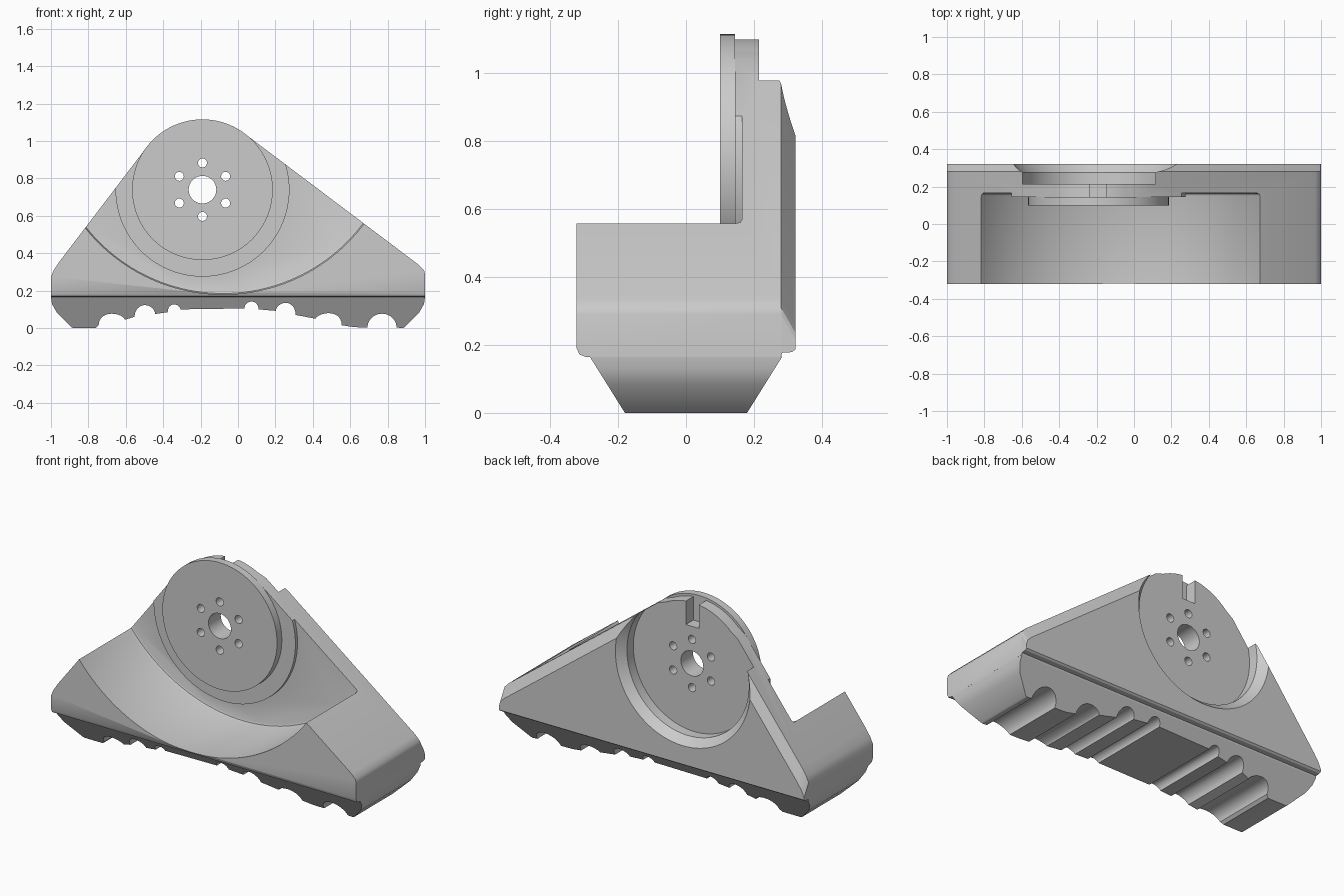
import bpy, bmesh
from math import sin, cos, pi, radians

cube = bpy.data.objects.get("Cube")
if cube:
    bpy.data.objects.remove(cube, do_unlink=True)

mat = bpy.data.materials.new("plain grey")
mat.use_nodes = True
grey = (0.6, 0.6, 0.6, 1)
mat.diffuse_color = grey
mat.node_tree.nodes["Principled BSDF"].inputs["Base Color"].default_value = grey

HX, HZ = -0.19, 0.74      # hub axis


def loft(name, rings):
    """Closed solid through rings of equal point count."""
    bm = bmesh.new()
    rows = [[bm.verts.new(p) for p in ring] for ring in rings]
    n = len(rows[0])
    for a, b in zip(rows, rows[1:]):
        for i in range(n):
            j = (i + 1) % n
            bm.faces.new((a[i], a[j], b[j], b[i]))
    bm.faces.new(rows[0])
    bm.faces.new(rows[-1])
    bmesh.ops.recalc_face_normals(bm, faces=bm.faces)
    if bm.calc_volume(signed=True) < 0:
        bmesh.ops.reverse_faces(bm, faces=bm.faces)
    mesh = bpy.data.meshes.new(name)
    bm.to_mesh(mesh)
    bm.free()
    mesh.materials.append(mat)
    ob = bpy.data.objects.new(name, mesh)
    bpy.context.collection.objects.link(ob)
    return ob


def lathe(name, x, z, profile, n=96):
    """Round solid about an axis along y; profile holds (radius, y)."""
    return loft(name, [[(x + r * cos(2 * pi * i / n), y, z + r * sin(2 * pi * i / n))
                        for i in range(n)] for r, y in profile])


def cut(target, cutter, keep=False):
    mod = target.modifiers.new("cut", 'BOOLEAN')
    mod.operation = 'DIFFERENCE'
    mod.object = cutter
    # Take the first solver that leaves a solid
    for solver in ('EXACT', 'MANIFOLD'):
        mod.solver = solver
        graph = bpy.context.evaluated_depsgraph_get()
        if len(target.evaluated_get(graph).data.polygons):
            break
    bpy.context.view_layer.objects.active = target
    bpy.ops.object.modifier_apply(modifier=mod.name)
    if not keep:
        bpy.data.objects.remove(cutter, do_unlink=True)


def polar(r, deg):
    return HX + r * cos(radians(deg)), HZ + r * sin(radians(deg))


# Body: rounded triangular outline, lower front edge rounded, back slopes chamfered
outline = [(1, 0.29), (0.994, 0.31), (0.968, 0.337), polar(0.375, 53.2)]
outline += [polar(0.362, 62 + 4 * i) for i in range(19)]
outline += [polar(0.375, 143.3), (-0.955, 0.355), (-0.985, 0.31), (-1, 0.275)]


def section(y, bottom):
    drop = max(0, y - 0.28) * 1.76
    return ([(1, y, bottom)] + [(x, y, z - drop) for x, z in outline]
            + [(-1, y, bottom)])


body = loft("body", [section(*s) for s in (
    (-0.322, 0.19), (-0.314, 0.172), (-0.295, 0.165), (0.28, 0.165),
    (0.283, 0.177), (0.312, 0.179), (0.322, 0.187))])

# Front bowl with a filleted corner, leaving a raised round pad
bowl = lathe("bowl_cutter", -0.08, 1.12,
             [(0.94, -0.4), (0.94, 0.148), (0.935, 0.16), (0.922, 0.165)], 160)
cut(bowl, lathe("pad", HX, HZ, [(0.465, 0.145), (0.465, 0.3)]))
cut(body, bowl)

# Back recess with a flared rim
cut(body, lathe("recess_cutter", -0.205, HZ,
                [(0.4, 0.215), (0.4, 0.275), (0.45, 0.33), (0.45, 0.4)]))

# Notch in the top of the back plate
cut(body, loft("notch_cutter", [[(x, y, z) for x, z in (
    (-0.235, 0.96), (-0.15, 0.96), (-0.15, 1.3), (-0.235, 1.3))] for y in (0.1, 0.4)]))

# Front disc and the bolt holes through it and the plate
disc = lathe("hub_disc", HX, HZ, [(0.376, 0.1), (0.376, 0.145)])
holes = [(HX, HZ, 0.074)] + [(*polar(0.143, 30 + 60 * i), 0.024) for i in range(6)]
for x, z, r in holes:
    drill = lathe("drill", x, z, [(r, 0), (r, 0.5)], 32)
    cut(body, drill, keep=True)
    cut(disc, drill)

# Tapered base: underside with half-round grooves (centre x, radius, left z, right z, top z)
grooves = [(-0.675, 0.07, 0.015, 0.045, 0.077), (-0.498, 0.055, 0.06, 0.075, 0.123),
           (-0.342, 0.034, 0.085, 0.1, 0.127), (0.072, 0.038, 0.105, 0.1, 0.142),
           (0.255, 0.053, 0.092, 0.07, 0.135), (0.485, 0.07, 0.05, 0.015, 0.08),
           (0.77, 0.078, 0.003, 0.003, 0.077)]
under = [(-1, 0.166), (-0.995, 0.13), (-0.97, 0.085), (-0.89, 0.005), (-0.88, 0), (-0.76, 0)]
for x, r, z0, z1, top in grooves:
    for i in range(13):
        a = pi * i / 12
        z = z0 + (z1 - z0) * i / 12
        under.append((x - r * cos(a), z + (top - z) * sin(a)))
    if x == 0.485:
        under += [(0.62, 0.005), (0.69, 0.003)]
under += [(0.88, 0), (0.89, 0.005), (0.97, 0.085), (0.995, 0.13), (1, 0.166)]
base = loft("grooved_base", [[(x, s * (0.18 + 0.625 * z), z) for x, z in under]
                             for s in (-1, 1)])

for ob in (body, disc, base):
    bpy.ops.object.select_all(action='DESELECT')
    ob.select_set(True)
    bpy.context.view_layer.objects.active = ob
    bpy.ops.object.shade_smooth_by_angle(angle=radians(30))
